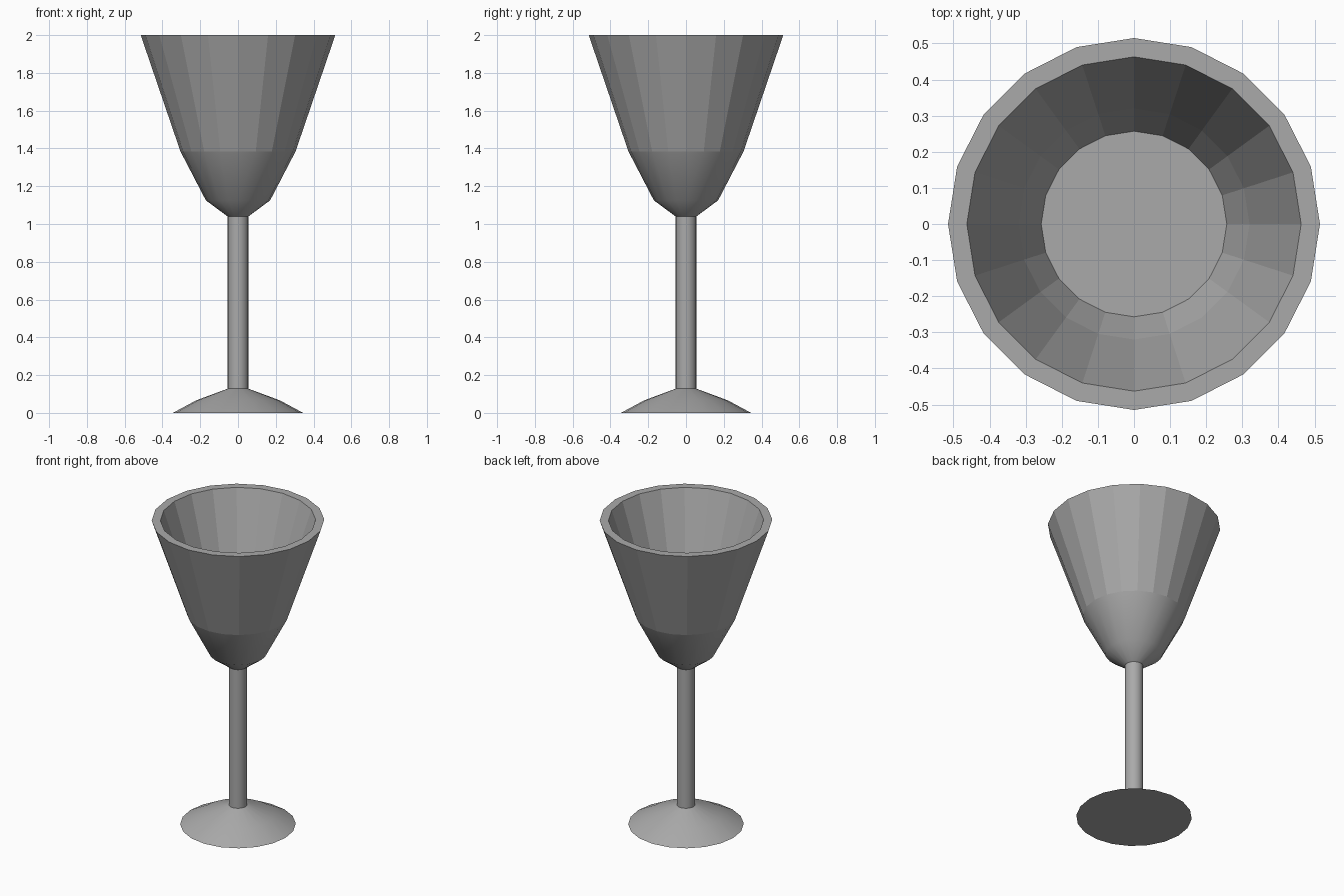
import bpy, bmesh, math

cube = bpy.data.objects.get("Cube")
if cube:
    bpy.data.objects.remove(cube, do_unlink=True)

SIDES = 20

grey = bpy.data.materials.new("plain_grey")
grey.use_nodes = True
colour = (0.4, 0.4, 0.4, 1)
grey.diffuse_color = colour
grey.node_tree.nodes["Principled BSDF"].inputs["Base Color"].default_value = colour


def lathe(name, profile, smooth_below):
    """Spin (radius, height) points, capping both ends; faces centred under smooth_below shade smooth."""
    bm = bmesh.new()
    rings = []
    for r, z in profile:
        angles = [2 * math.pi * i / SIDES for i in range(SIDES)]
        rings.append([bm.verts.new((r * math.cos(a), r * math.sin(a), z)) for a in angles])
    for low, high in zip(rings, rings[1:]):
        for i in range(SIDES):
            j = (i + 1) % SIDES
            bm.faces.new((low[i], low[j], high[j], high[i]))
    bm.faces.new(rings[0][::-1])
    bm.faces.new(rings[-1])
    bmesh.ops.recalc_face_normals(bm, faces=bm.faces)
    for f in bm.faces:
        f.smooth = len(f.verts) == 4 and f.calc_center_median().z < smooth_below
    for e in bm.edges:
        e.smooth = e.calc_face_angle(0) < math.radians(35)
    mesh = bpy.data.meshes.new(name)
    bm.to_mesh(mesh)
    bm.free()
    mesh.materials.append(grey)
    obj = bpy.data.objects.new(name, mesh)
    bpy.context.collection.objects.link(obj)


# Low domed foot
lathe("foot", [(0.345, 0), (0.22, 0.067), (0.055, 0.128)], 1)

# Slim straight stem
lathe("stem", [(0.055, 0.12), (0.055, 1.045)], 2)

# Faceted bowl: outer wall, flat rim, then the inner wall down to a flat floor
lathe("bowl", [(0.055, 1.04), (0.17, 1.125), (0.305, 1.385), (0.515, 2),
               (0.463, 2), (0.32, 1.57), (0.257, 1.43)], 1.3)
